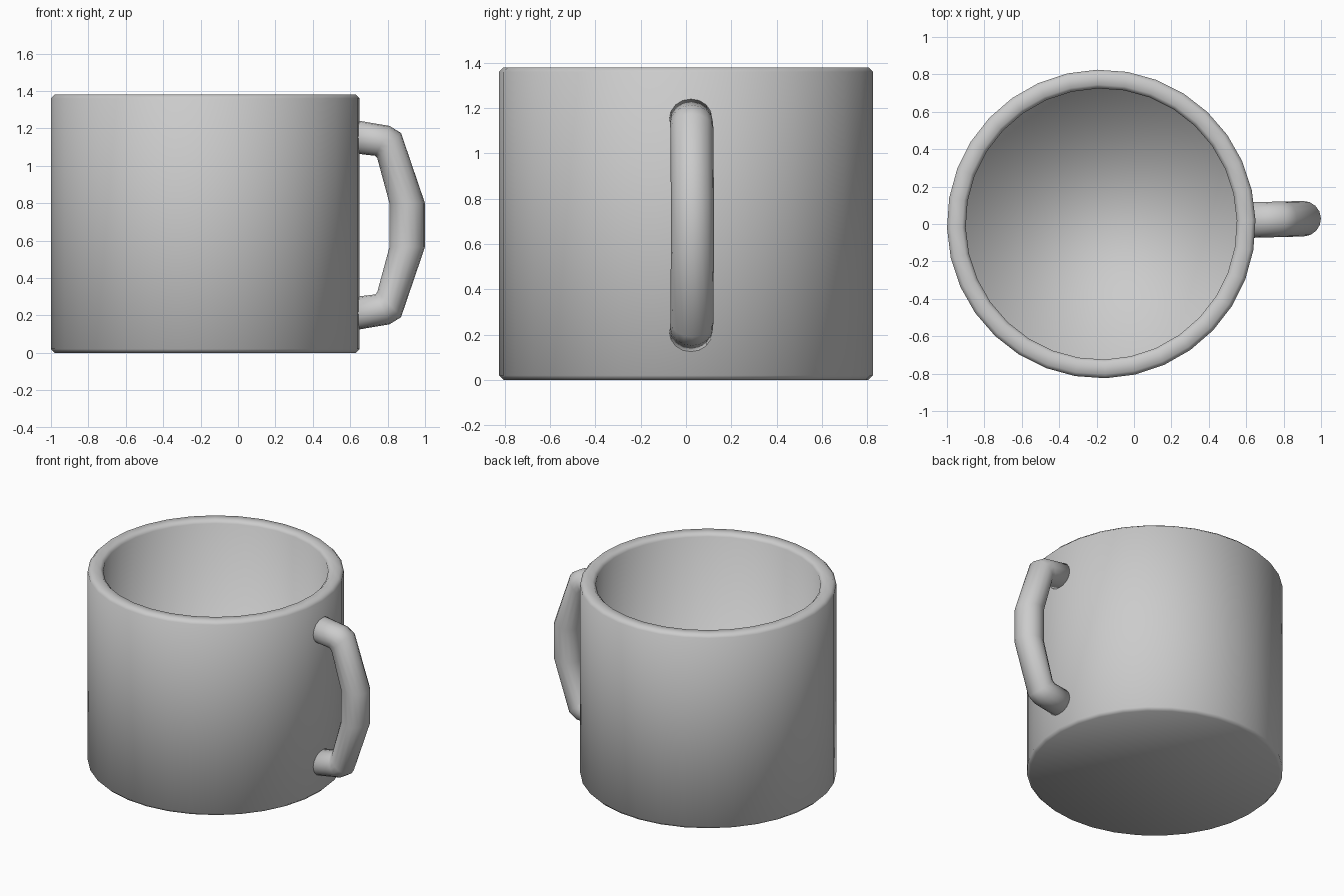
import bpy, bmesh
from math import sin, cos, pi, radians
from mathutils import Vector

cube = bpy.data.objects.get("Cube")
if cube:
    bpy.data.objects.remove(cube)

CENTRE_X = -0.175
TURN = radians(1.5)

grey = bpy.data.materials.new("light grey glaze")
grey.use_nodes = True
grey.diffuse_color = (0.6, 0.6, 0.6, 1)
grey.node_tree.nodes["Principled BSDF"].inputs["Base Color"].default_value = (0.6, 0.6, 0.6, 1)


def loft(name, rings):
    """Skin a list of equal point rings, cap both ends, shade smooth."""
    bm = bmesh.new()
    loops = [[bm.verts.new(p) for p in ring] for ring in rings]
    n = len(loops[0])
    for a, b in zip(loops, loops[1:]):
        for i in range(n):
            j = (i + 1) % n
            bm.faces.new((a[i], a[j], b[j], b[i]))
    bm.faces.new(loops[0][::-1])
    bm.faces.new(loops[-1])
    bmesh.ops.recalc_face_normals(bm, faces=bm.faces)
    for f in bm.faces:
        f.smooth = True
    mesh = bpy.data.meshes.new(name)
    bm.to_mesh(mesh)
    bm.free()
    mesh.materials.append(grey)
    obj = bpy.data.objects.new(name, mesh)
    obj.location.x = CENTRE_X
    obj.rotation_euler.z = TURN
    bpy.context.collection.objects.link(obj)
    return obj


def circle(r, z, n=32):
    return [(r * cos(2 * pi * i / n), r * sin(2 * pi * i / n), z) for i in range(n)]


# Cup body: outside wall, chamfered rim, inside wall and floor
profile = [(0.805, 0), (0.825, 0.02), (0.825, 1.36), (0.805, 1.38),
           (0.745, 1.38), (0.725, 1.36), (0.725, 0.1)]
loft("cup_body", [circle(r, z) for r, z in profile])


# Handle: round sections given by their inner and outer points
def section(inner, outer, n=16):
    a, b = (Vector((x - CENTRE_X, 0, z)) for x, z in (inner, outer))
    mid, half = (a + b) / 2, (b - a) / 2
    side = Vector((0, 0.095, 0))
    return [mid + half * cos(2 * pi * i / n) + side * sin(2 * pi * i / n) for i in range(n)]


upper = [((0.59, 1.07), (0.59, 1.25)), ((0.735, 1.053), (0.81, 1.213)),
         ((0.745, 1.04), (0.872, 1.175)), ((0.81, 0.8), (1.0, 0.8))]
lower = [tuple((x, 1.365 - z) for x, z in pair) for pair in reversed(upper)]
loft("handle", [section(*pair) for pair in upper + lower])
